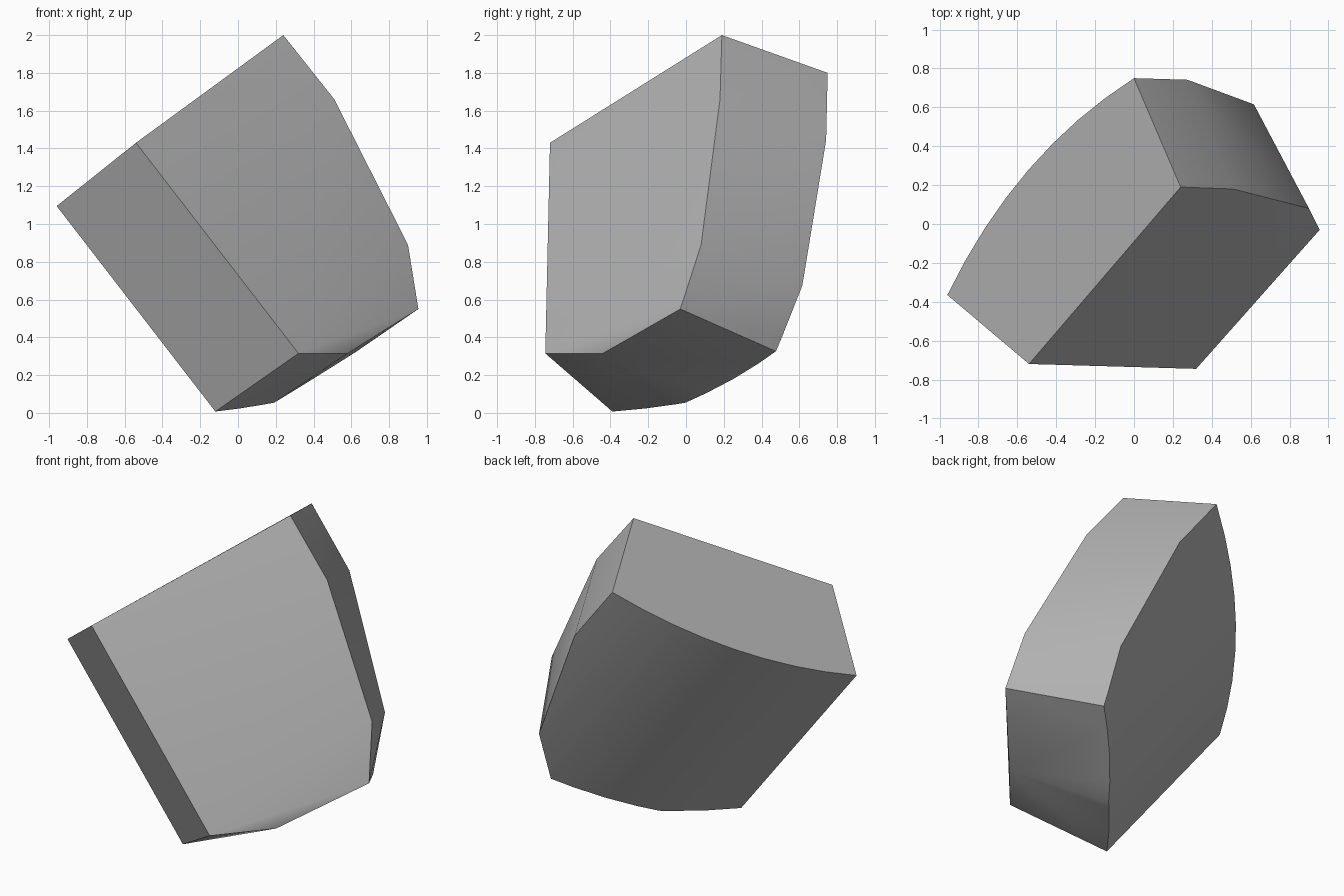
import bpy, bmesh, math
from mathutils import Vector

cube = bpy.data.objects.get("Cube")
if cube:
    bpy.data.objects.remove(cube, do_unlink=True)

# Curved back: an arc across the chord, swept down along the axis
corner = Vector((-0.96, -0.365, 1.095))
chord = Vector((0.96, 1.115, 0.705))
axis = Vector((0.61, -0.018, -0.79))
outward = Vector((-0.536, 0.728, -0.429))
BULGE = 0.118
SEGMENTS = 8


def on_back(t, drop):
    return corner + chord * t + outward * (4 * t * (1 - t) * BULGE) + axis * drop


# Lower outline of the back as (position on arc, drop along axis)
rim = [(0, 1.377), (0.287, 1.521), (0.717, 1.561), (0.863, 1.276), (1, 0.45)]


def rim_drop(t):
    for (t0, d0), (t1, d1) in zip(rim, rim[1:]):
        if t <= t1:
            return d0 + (d1 - d0) * (t - t0) / (t1 - t0)


steps = [i / SEGMENTS for i in range(SEGMENTS + 1)]
points = [on_back(t, 0) for t in steps]
points += [on_back(t, d) for t, d in rim]
points += [on_back(t, rim_drop(t)) for t in steps[1:-1]]

# Front outline, from the upper right corner round to the foot
points += [Vector(p) for p in (
    (-0.54, -0.72, 1.43), (0.24, 0.19, 2.0), (0.51, 0.18, 1.66),
    (0.90, 0.08, 0.89), (0.955, -0.03, 0.55), (0.58, -0.44, 0.315),
    (0.32, -0.745, 0.315))]

# Solid block skinned over both outlines
bm = bmesh.new()
for p in points:
    bm.verts.new(p)
hull = bmesh.ops.convex_hull(bm, input=bm.verts[:])
loose = [v for v in bm.verts if not v.link_faces]
bmesh.ops.delete(bm, geom=loose, context='VERTS')
bmesh.ops.recalc_face_normals(bm, faces=bm.faces[:])
mesh = bpy.data.meshes.new("stone_block")
bm.to_mesh(mesh)
bm.free()

block = bpy.data.objects.new("stone_block", mesh)
bpy.context.collection.objects.link(block)

# Plain grey
grey = bpy.data.materials.new("plain_grey")
grey.use_nodes = True
colour = (0.45, 0.45, 0.45, 1)
grey.diffuse_color = colour
grey.node_tree.nodes["Principled BSDF"].inputs["Base Color"].default_value = colour
mesh.materials.append(grey)

# Smooth bends, crisp corners
bpy.ops.object.select_all(action='DESELECT')
block.select_set(True)
bpy.context.view_layer.objects.active = block
bpy.ops.object.shade_smooth_by_angle(angle=math.radians(30))
